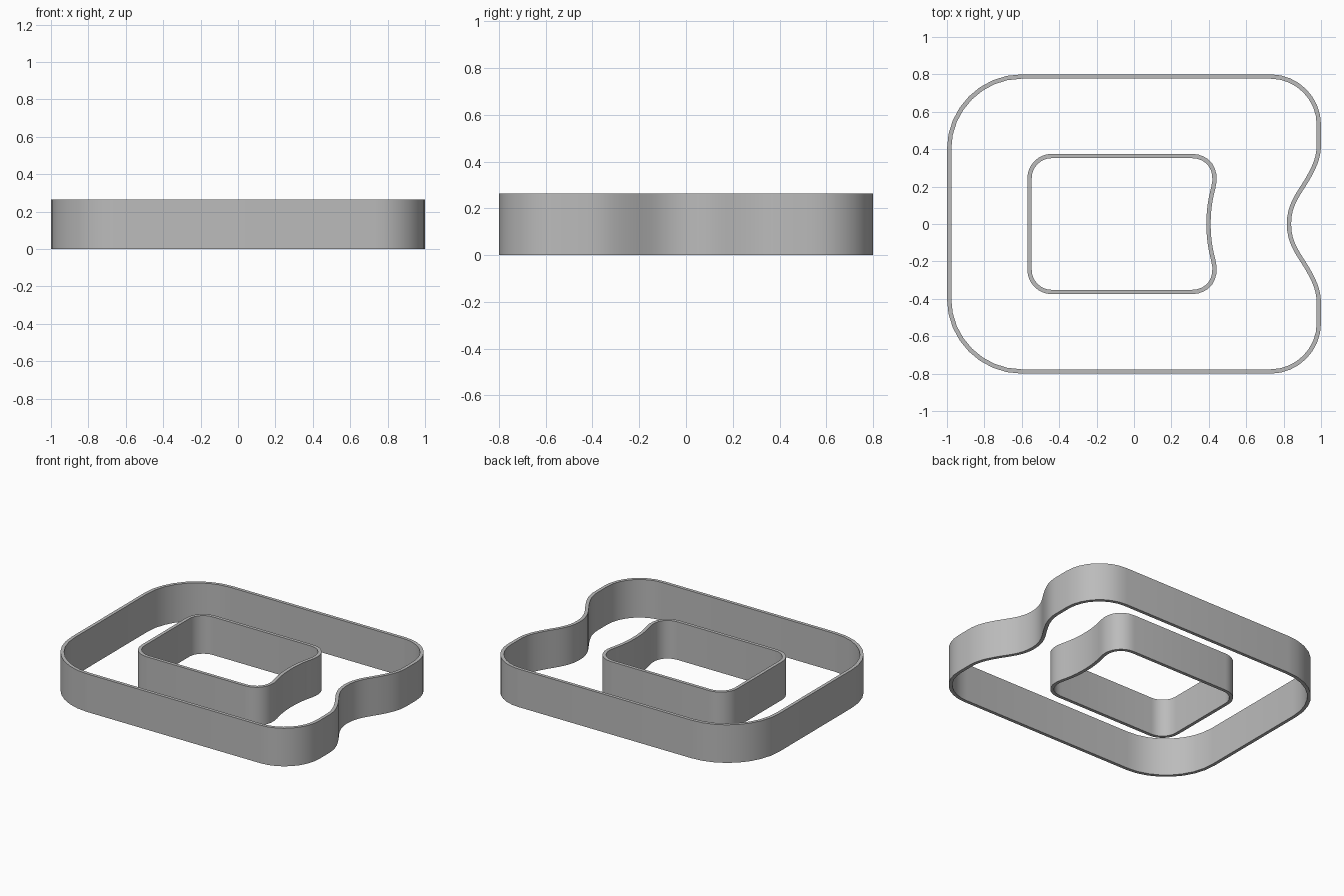
import bpy
import bmesh
from math import radians
from mathutils import Vector
from mathutils.geometry import interpolate_bezier

HEIGHT = 0.265
WALL = 0.023

cube = bpy.data.objects.get("Cube")
if cube:
    bpy.data.objects.remove(cube, do_unlink=True)

grey = bpy.data.materials.new("plain grey")
grey.use_nodes = True
grey.diffuse_color = (0.5, 0.5, 0.5, 1)
grey.node_tree.nodes["Principled BSDF"].inputs["Base Color"].default_value = (0.5, 0.5, 0.5, 1)


def half_outline(curves, steps=8):
    """Chain Bezier curves into one half of a closed outline."""
    points = []
    for curve in curves:
        for p in interpolate_bezier(*[Vector(c) for c in curve], steps + 1):
            p = p.to_2d()
            if not points or (p - points[-1]).length > 0.001:
                points.append(p)
    return points


def corner(start, apex, end):
    """Rounded corner as a Bezier quarter turn."""
    s, a, e = Vector(start), Vector(apex), Vector(end)
    return (s, s.lerp(a, 0.55), e.lerp(a, 0.55), e)


def inset(points, distance):
    """Offset a counter-clockwise outline inwards."""
    result = []
    for i, p in enumerate(points):
        a = (p - points[i - 1]).normalized()
        b = (points[(i + 1) % len(points)] - p).normalized()
        na, nb = Vector((-a.y, a.x)), Vector((-b.y, b.x))
        result.append(p + (na + nb) * distance / (1 + na.dot(nb)))
    return result


def make_band(name, curves):
    half = half_outline(curves)
    # mirror across y; the first point lies on the mirror line
    outer = half + [Vector((p.x, -p.y)) for p in reversed(half[1:])]
    inner = inset(outer, WALL)
    bm = bmesh.new()
    loops = [[bm.verts.new((p.x, p.y, z)) for p in ring]
             for ring, z in ((outer, 0), (outer, HEIGHT), (inner, HEIGHT), (inner, 0))]
    count = len(outer)
    for k in range(4):
        low, high = loops[k], loops[(k + 1) % 4]
        for i in range(count):
            j = (i + 1) % count
            bm.faces.new((low[i], low[j], high[j], high[i]))
    mesh = bpy.data.meshes.new(name)
    bm.to_mesh(mesh)
    bm.free()
    mesh.materials.append(grey)
    obj = bpy.data.objects.new(name, mesh)
    bpy.context.collection.objects.link(obj)
    bpy.ops.object.select_all(action='DESELECT')
    obj.select_set(True)
    bpy.context.view_layer.objects.active = obj
    bpy.ops.object.shade_smooth_by_angle(angle=radians(30))


# Outer wall with a notch on its +x side
make_band("outer_wall", [
    ((0.84, 0), (0.84, 0.1), (0.89, 0.155), (0.935, 0.23)),
    ((0.935, 0.23), (0.975, 0.3), (1, 0.35), (1, 0.43)),
    corner((1, 0.53), (1, 0.8), (0.73, 0.8)),
    corner((-0.6, 0.8), (-1, 0.8), (-1, 0.4)),
])

# Inner wall with a shallow dent on its +x side
make_band("inner_wall", [
    ((0.41, 0), (0.41, 0.07), (0.418, 0.125), (0.435, 0.19)),
    ((0.435, 0.19), (0.465, 0.3), (0.4, 0.375), (0.31, 0.375)),
    corner((-0.44, 0.375), (-0.57, 0.375), (-0.57, 0.245)),
])
